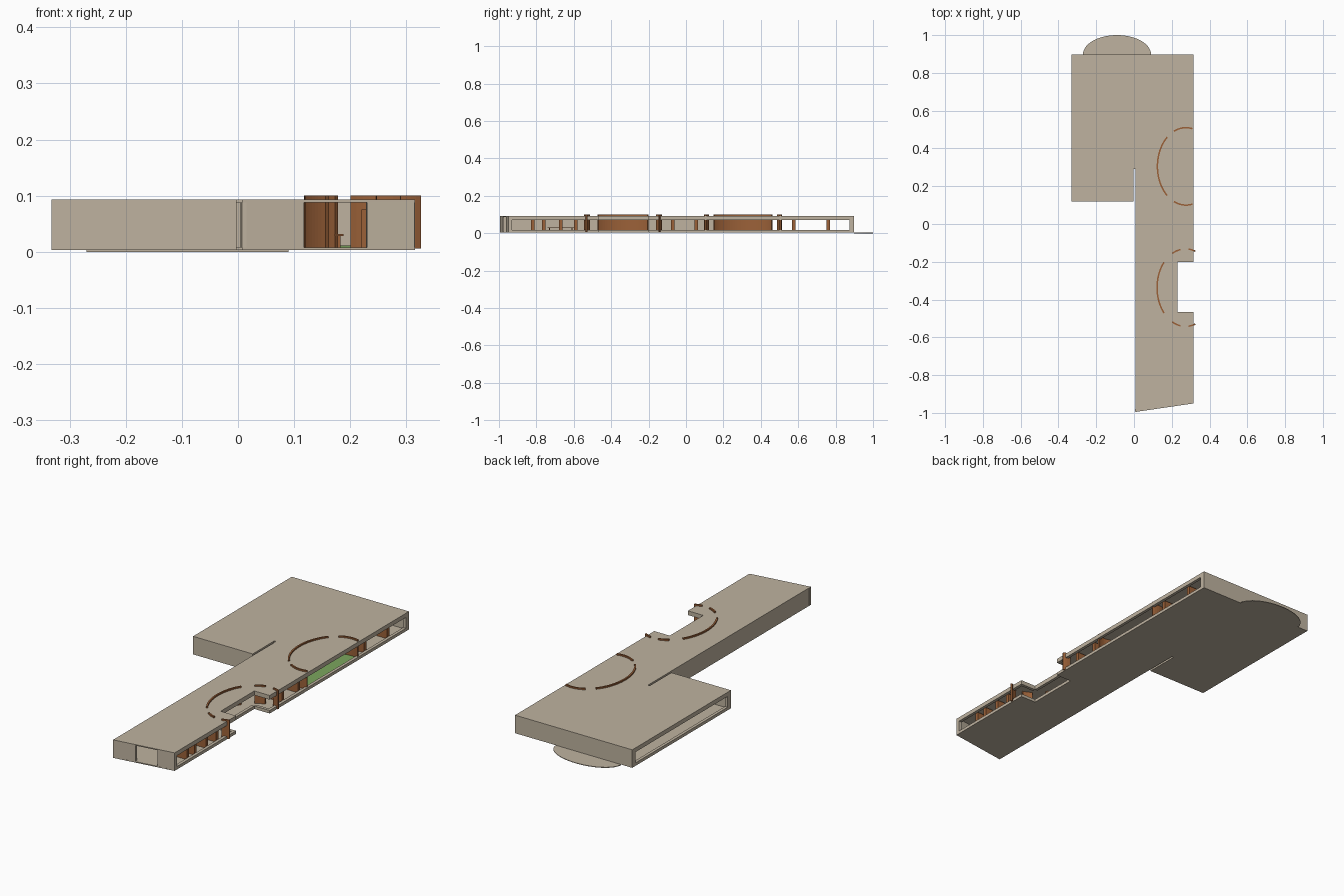
import bpy, bmesh, math
from mathutils import Vector

if "Cube" in bpy.data.objects:
    bpy.data.objects.remove(bpy.data.objects["Cube"])


def material(name, rgb):
    m = bpy.data.materials.new(name)
    m.diffuse_color = (*rgb, 1)
    m.use_nodes = True
    m.node_tree.nodes["Principled BSDF"].inputs["Base Color"].default_value = m.diffuse_color
    return m


TAN = material("warm_plaster", (0.52, 0.45, 0.35))
BROWN = material("brown_wood", (0.33, 0.12, 0.04))
GREEN = material("lawn_green", (0.20, 0.38, 0.11))


def prism(name, pts, z0, z1, mat):
    """Extrude a flat outline from z0 up to z1."""
    bm = bmesh.new()
    face = bm.faces.new([bm.verts.new((x, y, z0)) for x, y in pts])
    up = bmesh.ops.extrude_face_region(bm, geom=[face])
    bmesh.ops.translate(bm, vec=(0, 0, z1 - z0),
                        verts=[v for v in up["geom"] if isinstance(v, bmesh.types.BMVert)])
    bmesh.ops.recalc_face_normals(bm, faces=bm.faces)
    me = bpy.data.meshes.new(name)
    bm.to_mesh(me)
    bm.free()
    me.materials.append(mat)
    ob = bpy.data.objects.new(name, me)
    bpy.context.collection.objects.link(ob)
    return ob


def box(name, x0, x1, y0, y1, z0, z1, mat):
    return prism(name, [(x0, y0), (x1, y0), (x1, y1), (x0, y1)], z0, z1, mat)


def wall(name, a, b, z0, z1, t=0.015):
    """Straight wall whose outer face runs a to b; thickness goes to the left."""
    a, b = Vector(a), Vector(b)
    d = (b - a).normalized()
    n = Vector((-d.y, d.x)) * t
    return prism(name, [a, b, b + n, a + n], z0, z1, TAN)


def window_wall(name, a, b, post_a=0.02, post_b=0.02):
    """Wall with one long opening: sill, header and two end posts."""
    a, b = Vector(a), Vector(b)
    d = (b - a).normalized()
    wall(name + "_sill", a, b, FLOOR, 0.018)
    wall(name + "_header", a, b, 0.072, CEIL)
    if post_a:
        wall(name + "_post_start", a, a + d * post_a, 0.018, 0.072)
    if post_b:
        wall(name + "_post_end", b - d * post_b, b, 0.018, 0.072)


def arc_pts(c, rx, ry, a0, a1, n):
    ang = [math.radians(a0 + (a1 - a0) * i / n) for i in range(n + 1)]
    return [(c[0] + rx * math.cos(t), c[1] + ry * math.sin(t)) for t in ang]


BASE, FLOOR, CEIL, TOP = 0.003, 0.008, 0.088, 0.093

# Floor and roof share one outline with a side notch and a narrow slit
outline = [(0.007, -0.995), (0.315, -0.95), (0.315, -0.465), (0.23, -0.465),
           (0.23, -0.20), (0.315, -0.20), (0.315, 0.898), (-0.332, 0.898),
           (-0.332, 0.12), (-0.003, 0.12), (-0.003, 0.29), (0.007, 0.29)]
prism("floor_slab", outline, BASE, FLOOR, TAN)
prism("roof_slab", outline, CEIL, TOP, TAN)

# Solid walls
wall("front_wall_left", (0.007, -0.995), (0.118, -0.9785), FLOOR, CEIL)
wall("front_wall_right", (0.23, -0.962), (0.315, -0.95), FLOOR, CEIL)
wall("back_wall", (0.315, 0.898), (-0.332, 0.898), FLOOR, CEIL)
wall("block_front_wall", (-0.332, 0.12), (-0.003, 0.12), FLOOR, CEIL)
wall("slit_wall_left", (-0.003, 0.12), (-0.003, 0.29), FLOOR, CEIL, 0.006)
wall("wing_left_wall", (0.007, 0.29), (0.007, -0.995), FLOOR, CEIL, 0.008)

# Long open window bands
window_wall("right_front_window", (0.315, -0.95), (0.315, -0.465), 0.02, 0)
window_wall("notch_front_window", (0.315, -0.465), (0.23, -0.465), 0, 0)
window_wall("notch_window", (0.23, -0.465), (0.23, -0.20), 0, 0)
window_wall("notch_back_window", (0.23, -0.20), (0.315, -0.20), 0, 0)
window_wall("right_back_window", (0.315, -0.20), (0.315, 0.898), 0, 0.025)
window_wall("block_left_window", (-0.332, 0.898), (-0.332, 0.12), 0.025, 0.025)

# Half-round terrace behind the house
prism("back_terrace", arc_pts((-0.09, 0.898), 0.18, 0.102, 0, 180, 32), 0, BASE, TAN)

# Two rings of curved screens passing through the roof
rings = [((0.275, 0.305), [(131, 229), (77, 115), (245, 283)]),
         ((0.273, -0.337), [(139, 221), (100, 118), (70, 84), (242, 260), (276, 290)])]
for c, spans in rings:
    for a0, a1 in spans:
        n = max(4, int((a1 - a0) / 4))
        outer = arc_pts(c, 0.155, 0.209, a0, a1, n)
        inner = arc_pts(c, 0.147, 0.201, a0, a1, n)
        prism("curved_screen", outer + inner[::-1], 0.006, 0.1, BROWN)

# Lawn inside the rear ring, trimmed at the window wall
lawn = [(min(x, 0.30), y) for x, y in arc_pts((0.275, 0.305), 0.146, 0.20, 80, 280, 32)]
prism("courtyard_lawn", lawn, FLOOR, 0.011, GREEN)

# Short timber partitions along the right side
for y in (-0.82, -0.76, -0.67, -0.59, -0.07, 0.055, 0.577, 0.76):
    box("partition", 0.22, 0.298, y - 0.009, y + 0.009, FLOOR, 0.075, BROWN)

# Thin bench in the front room
box("bench_top", 0.172, 0.188, -0.74, -0.60, 0.028, 0.032, BROWN)
for y in (-0.73, -0.61):
    box("bench_leg", 0.177, 0.183, y - 0.003, y + 0.003, FLOOR, 0.028, BROWN)
